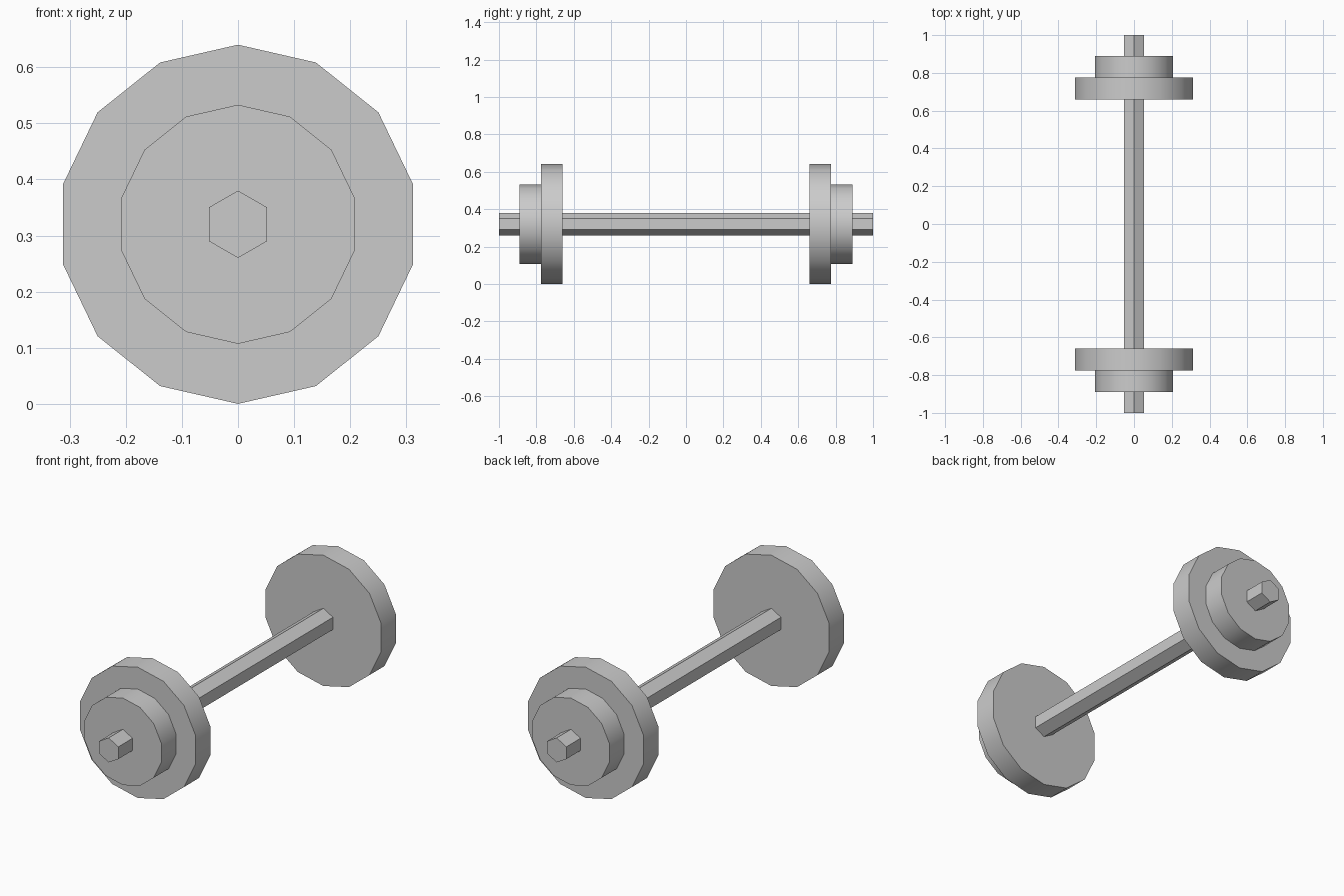
import bpy
import math

cube = bpy.data.objects.get("Cube")
if cube:
    bpy.data.objects.remove(cube, do_unlink=True)

AXIS_HEIGHT = 0.32

# Single plain grey finish
grey = bpy.data.materials.new("light_grey")
grey.use_nodes = True
colour = (0.6, 0.6, 0.6, 1.0)
grey.diffuse_color = colour
bsdf = next(n for n in grey.node_tree.nodes if n.type == 'BSDF_PRINCIPLED')
bsdf.inputs["Base Color"].default_value = colour


def disc(name, sides, radius, y_min, y_max, smooth=False):
    """Cylinder along y with one corner pointing straight up."""
    bpy.ops.mesh.primitive_cylinder_add(
        vertices=sides, radius=radius, depth=y_max - y_min,
        location=(0, (y_min + y_max) / 2, AXIS_HEIGHT),
        rotation=(math.pi / 2, 0, 0))
    part = bpy.context.object
    part.name = name
    part.data.materials.append(grey)
    if smooth:
        bpy.ops.object.shade_smooth_by_angle(angle=math.radians(30))
    return part


# Hexagonal bar
disc("bar", 6, 0.06, -1, 1)

# Large inner and small outer plate at each end
for end, side in (("front", -1), ("back", 1)):
    for size, radius, inner, outer in (("large", 0.32, 0.66, 0.775),
                                       ("small", 0.213, 0.775, 0.89)):
        low, high = sorted((side * inner, side * outer))
        disc(f"{end}_{size}_plate", 14, radius, low, high, smooth=True)
